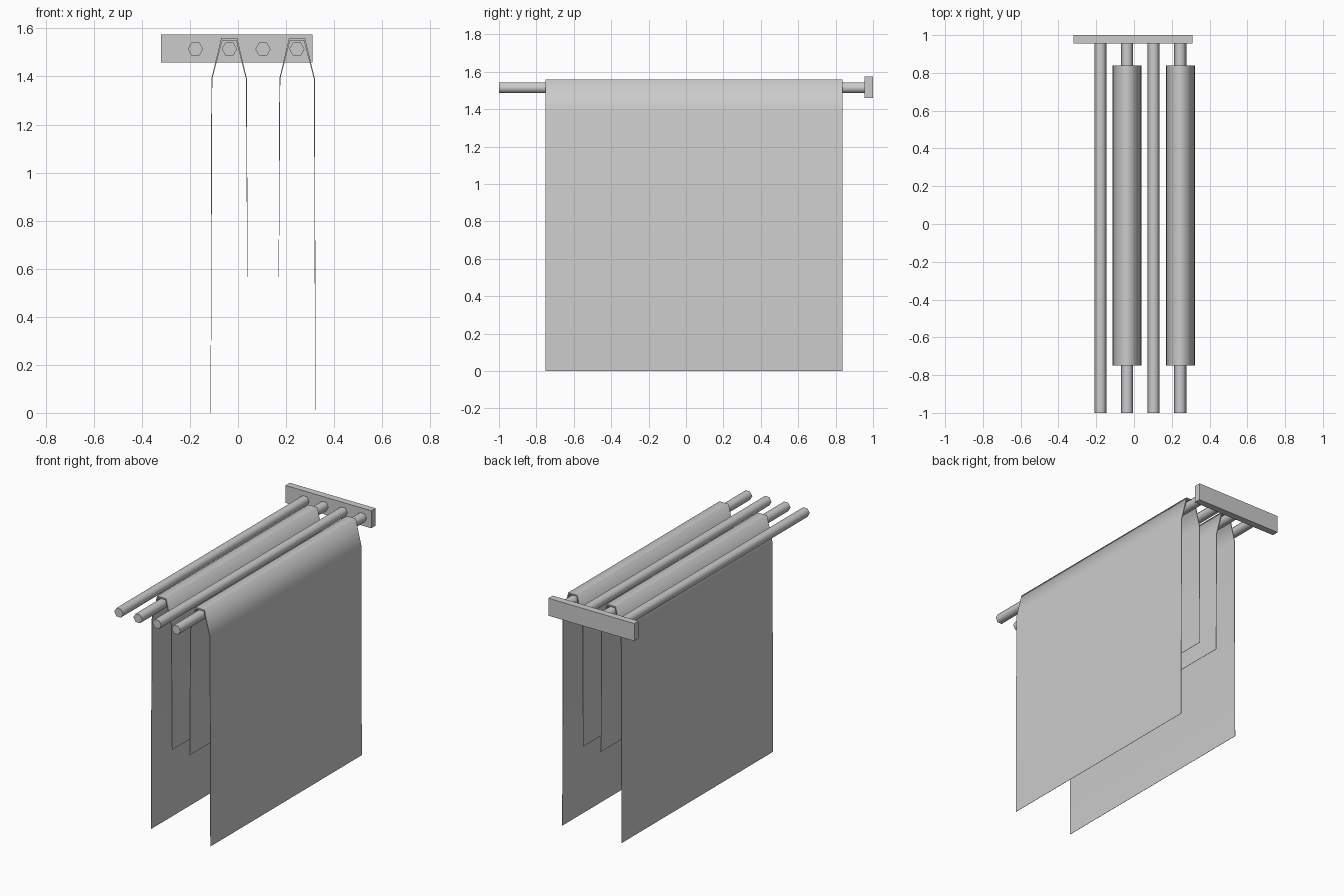
import bpy, bmesh, math

if "Cube" in bpy.data.objects:
    bpy.data.objects.remove(bpy.data.objects["Cube"])


def extrude_y(name, profile, y0, y1, smooth_angle=None):
    """Closed x-z profile extruded along y."""
    bm = bmesh.new()
    face = bm.faces.new([bm.verts.new((x, y0, z)) for x, z in profile])
    res = bmesh.ops.extrude_face_region(bm, geom=[face])
    verts = [g for g in res["geom"] if isinstance(g, bmesh.types.BMVert)]
    bmesh.ops.translate(bm, verts=verts, vec=(0, y1 - y0, 0))
    bmesh.ops.recalc_face_normals(bm, faces=bm.faces)
    mesh = bpy.data.meshes.new(name)
    bm.to_mesh(mesh)
    bm.free()
    ob = bpy.data.objects.new(name, mesh)
    bpy.context.collection.objects.link(ob)
    if smooth_angle:
        bpy.ops.object.select_all(action='DESELECT')
        ob.select_set(True)
        bpy.context.view_layer.objects.active = ob
        bpy.ops.object.shade_smooth_by_angle(angle=math.radians(smooth_angle))
    return ob


# wall plate
extrude_y("wall_plate", [(-0.32, 1.459), (0.311, 1.459), (0.311, 1.575), (-0.32, 1.575)], 0.955, 1.0)

# four six-sided rails
R, RAIL_Z = 0.032, 1.514
rails = [-0.177, -0.036, 0.104, 0.245]
for i, cx in enumerate(rails):
    hexagon = [(cx + R * math.cos(math.radians(60 * k)), RAIL_Z + R * math.sin(math.radians(60 * k)))
               for k in range(6)]
    extrude_y(f"rail_{i + 1}", hexagon, -1.0, 0.957, 65)

# two towels folded over rails, long side outward, thinning towards the hem
outer = [(-0.078, 0.0), (-0.075, 1.39), (-0.034, 1.559), (0.033, 1.559), (0.073, 1.39), (0.076, 0.565)]
inner = [(-0.0765, 0.0), (-0.071, 1.39), (-0.029, 1.55), (0.028, 1.55), (0.069, 1.39), (0.0745, 0.565)]
for name, cx, side in (("towel_left", rails[1], 1), ("towel_right", rails[3], -1)):
    extrude_y(name, [(cx + side * x, z) for x, z in outer + inner[::-1]], -0.75, 0.838, 82)
